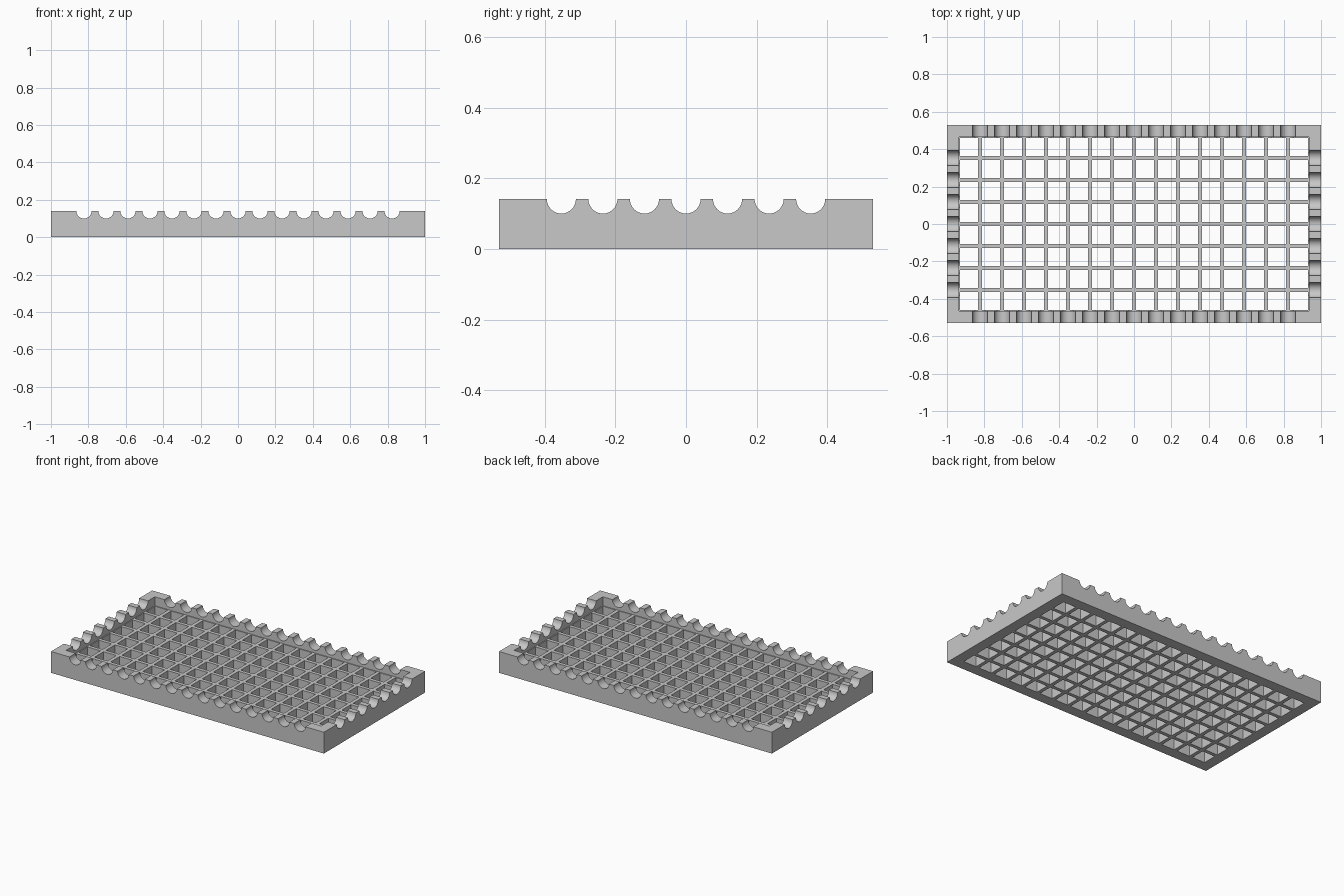
import bpy, bmesh, math

# Main dimensions
UNIT = 2 / 170
PITCH = 10 * UNIT            # spacing of bars and notches
WALL = 5.5 * UNIT            # frame thickness
HEIGHT = 12 * UNIT           # frame height
GRID_HEIGHT = 7 * UNIT       # height of the lattice
HALF_BAR = UNIT              # half the bar width
NOTCH = 3.5 * UNIT           # notch radius
LIP = 0.5 * UNIT             # lattice rim showing inside the frame
INNER_X, INNER_Y = 8 * PITCH - LIP, 4 * PITCH - LIP

cube = bpy.data.objects.get("Cube")
if cube:
    bpy.data.objects.remove(cube)

gray = bpy.data.materials.new("plain gray")
gray.use_nodes = True
COLOUR = (0.58, 0.58, 0.58, 1)
gray.diffuse_color = COLOUR
gray.node_tree.nodes["Principled BSDF"].inputs["Base Color"].default_value = COLOUR


def finish(name, bm):
    bmesh.ops.recalc_face_normals(bm, faces=bm.faces)
    mesh = bpy.data.meshes.new(name)
    bm.to_mesh(mesh)
    bm.free()
    mesh.materials.append(gray)
    obj = bpy.data.objects.new(name, mesh)
    bpy.context.collection.objects.link(obj)
    bpy.ops.object.select_all(action="DESELECT")
    obj.select_set(True)
    bpy.context.view_layer.objects.active = obj
    bpy.ops.object.shade_smooth_by_angle(angle=math.radians(30))
    return obj


def extrude(bm, offset):
    result = bmesh.ops.extrude_face_region(bm, geom=bm.faces[:])
    verts = [g for g in result["geom"] if isinstance(g, bmesh.types.BMVert)]
    bmesh.ops.translate(bm, vec=offset, verts=verts)


def notched_wall(name, half_length, reach, location, turn):
    """Wall along x with half-round notches cut into its top edge."""
    profile = [(-half_length, HEIGHT), (-half_length, 0),
               (half_length, 0), (half_length, HEIGHT)]
    steps = 16
    for i in range(reach, -reach - 1, -1):
        for s in range(steps + 1):
            a = math.pi * s / steps
            profile.append((i * PITCH + NOTCH * math.cos(a),
                            HEIGHT - NOTCH * math.sin(a)))
    bm = bmesh.new()
    bm.faces.new([bm.verts.new((x, -WALL / 2, z)) for x, z in profile])
    extrude(bm, (0, WALL, 0))
    wall = finish(name, bm)
    wall.location = location
    wall.rotation_euler.z = turn


# Notched frame
for side, long_name, short_name in ((-1, "front_wall", "right_wall"),
                                    (1, "back_wall", "left_wall")):
    notched_wall(long_name, INNER_X + WALL, 7,
                 (0, side * (INNER_Y + WALL / 2), 0), 0)
    notched_wall(short_name, INNER_Y, 3,
                 (side * (INNER_X + WALL / 2), 0, 0), math.pi / 2)


# Lattice floor: a sheet with square holes, given thickness
def lines(cells, limit):
    half = cells // 2
    edges = [i * PITCH + s * HALF_BAR
             for i in range(-half, half + 1) for s in (-1, 1)]
    edges[0], edges[-1] = -limit, limit
    return edges


bm = bmesh.new()
xs, ys = lines(16, INNER_X), lines(8, INNER_Y)
points = [[bm.verts.new((x, y, 0)) for y in ys] for x in xs]
for i in range(len(xs) - 1):
    for j in range(len(ys) - 1):
        if i % 2 and j % 2:
            continue         # open cell
        bm.faces.new((points[i][j], points[i + 1][j],
                      points[i + 1][j + 1], points[i][j + 1]))
extrude(bm, (0, 0, GRID_HEIGHT))
finish("lattice_floor", bm)
